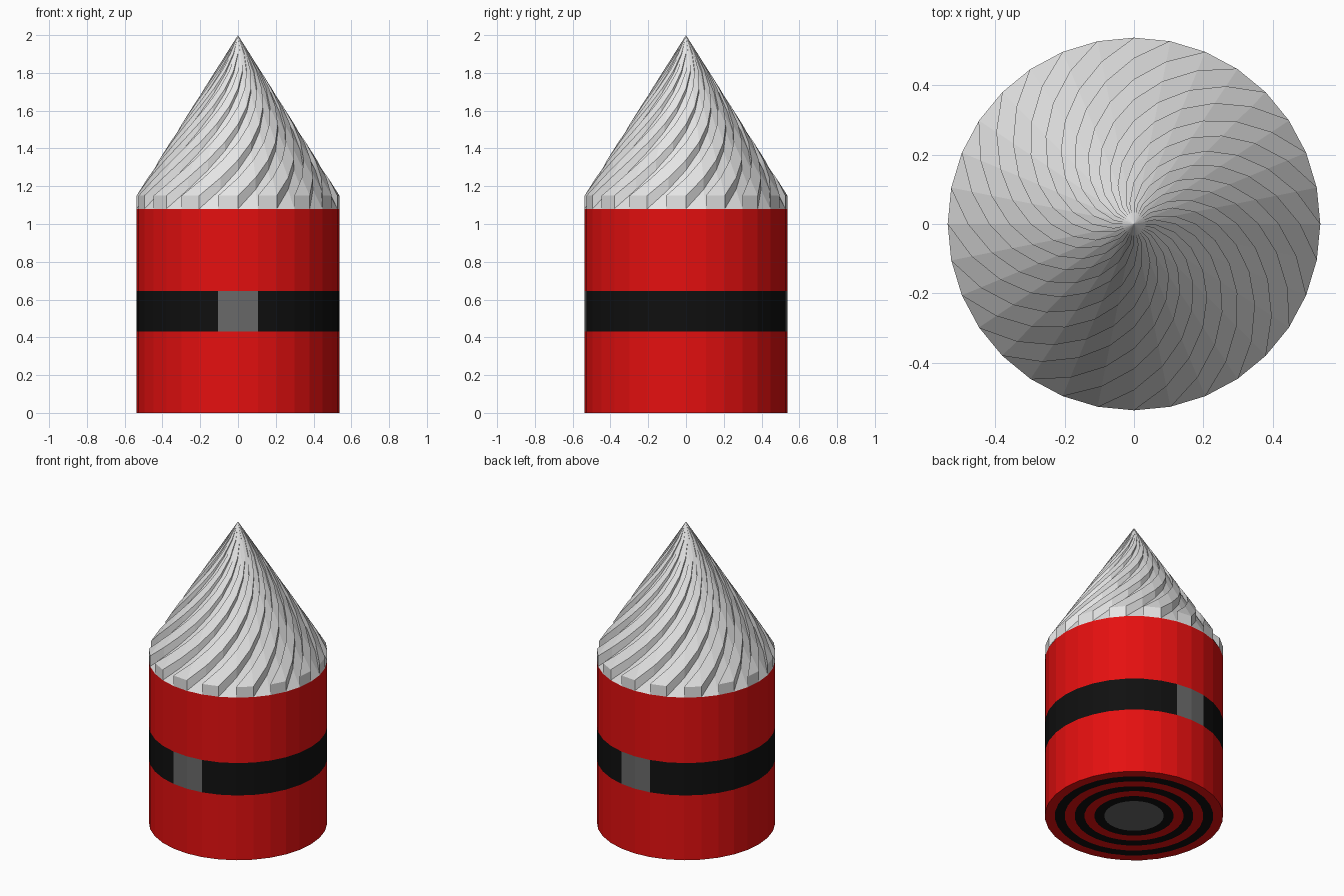
import bpy, bmesh, math

if "Cube" in bpy.data.objects:
    bpy.data.objects.remove(bpy.data.objects["Cube"])

R = 0.537          # radius of the body
N = 32             # sides
STEP = 2 * math.pi / N
RINGS = 9          # radial divisions of the base and the swirl
BODY_TOP, RIM_TOP, TIP = 1.08, 1.15, 2.0


def material(name, colour):
    m = bpy.data.materials.new(name)
    m.diffuse_color = (*colour, 1)
    m.use_nodes = True
    m.node_tree.nodes["Principled BSDF"].inputs["Base Color"].default_value = m.diffuse_color
    return m


red = material("red", (0.78, 0.005, 0.005))
black = material("black", (0.005, 0.005, 0.005))
grey = material("grey", (0.14, 0.14, 0.14))
white = material("off_white", (0.78, 0.78, 0.78))


def point(r, i, z):
    a = -math.pi / 2 + i * STEP
    return (r * math.cos(a), r * math.sin(a), z)


def finish(bm, name, mats):
    bmesh.ops.remove_doubles(bm, verts=bm.verts, dist=1e-5)
    mesh = bpy.data.meshes.new(name)
    bm.to_mesh(mesh)
    bm.free()
    for m in mats:
        mesh.materials.append(m)
    ob = bpy.data.objects.new(name, mesh)
    bpy.context.collection.objects.link(ob)
    return ob


def add_face(bm, pts, mat=0):
    f = bm.faces.new([bm.verts.new(p) for p in pts])
    f.material_index = mat


# Body: red drum with black belt and a grey buckle on front and back
bm = bmesh.new()
levels = [0, 0.43, 0.645, BODY_TOP]
for k in range(3):
    for i in range(N):
        buckle = i in (0, N - 1, N // 2 - 1, N // 2)
        mat = 0 if k != 1 else (2 if buckle else 1)
        lo, hi = levels[k], levels[k + 1]
        add_face(bm, [point(R, i, lo), point(R, i + 1, lo),
                      point(R, i + 1, hi), point(R, i, hi)], mat)
# Underside: alternating red and black rings around a grey disc
for k in range(RINGS, 3, -1):
    ro, ri = R * k / RINGS, R * (k - 1) / RINGS
    for i in range(N):
        add_face(bm, [point(ro, i + 1, 0), point(ro, i, 0),
                      point(ri, i, 0), point(ri, i + 1, 0)], 0 if k % 2 else 1)
add_face(bm, [point(R * 3 / RINGS, -i, 0) for i in range(N)], 2)
finish(bm, "body", [red, black, grey])

# Swirled cone: ridges and grooves turn one side per ring towards the tip
bm = bmesh.new()


def swirl(i, k, raised):
    f = 1 - k / RINGS
    z = TIP - (TIP - (RIM_TOP if raised else BODY_TOP)) * f
    return point(R * f, i + k, z)


for i in range(N):
    up = i % 2 == 1
    for k in range(RINGS):
        a, b = swirl(i, k, up), swirl(i + 1, k, up)
        c, d = swirl(i + 1, k + 1, up), swirl(i, k + 1, up)
        add_face(bm, [a, b, d])
        if k < RINGS - 1:
            add_face(bm, [b, c, d])
        # upright walls on both sides of each ridge
        if up:
            for j, flip in ((i, False), (i + 1, True)):
                wall = [swirl(j, k, True), swirl(j, k + 1, True)]
                if k < RINGS - 1:
                    wall.append(swirl(j, k + 1, False))
                wall.append(swirl(j, k, False))
                add_face(bm, wall[::-1] if flip else wall)
    # blunt outer end of each ridge
    if up:
        add_face(bm, [swirl(i, 0, False), swirl(i + 1, 0, False),
                      swirl(i + 1, 0, True), swirl(i, 0, True)])
finish(bm, "swirled_cone", [white])
